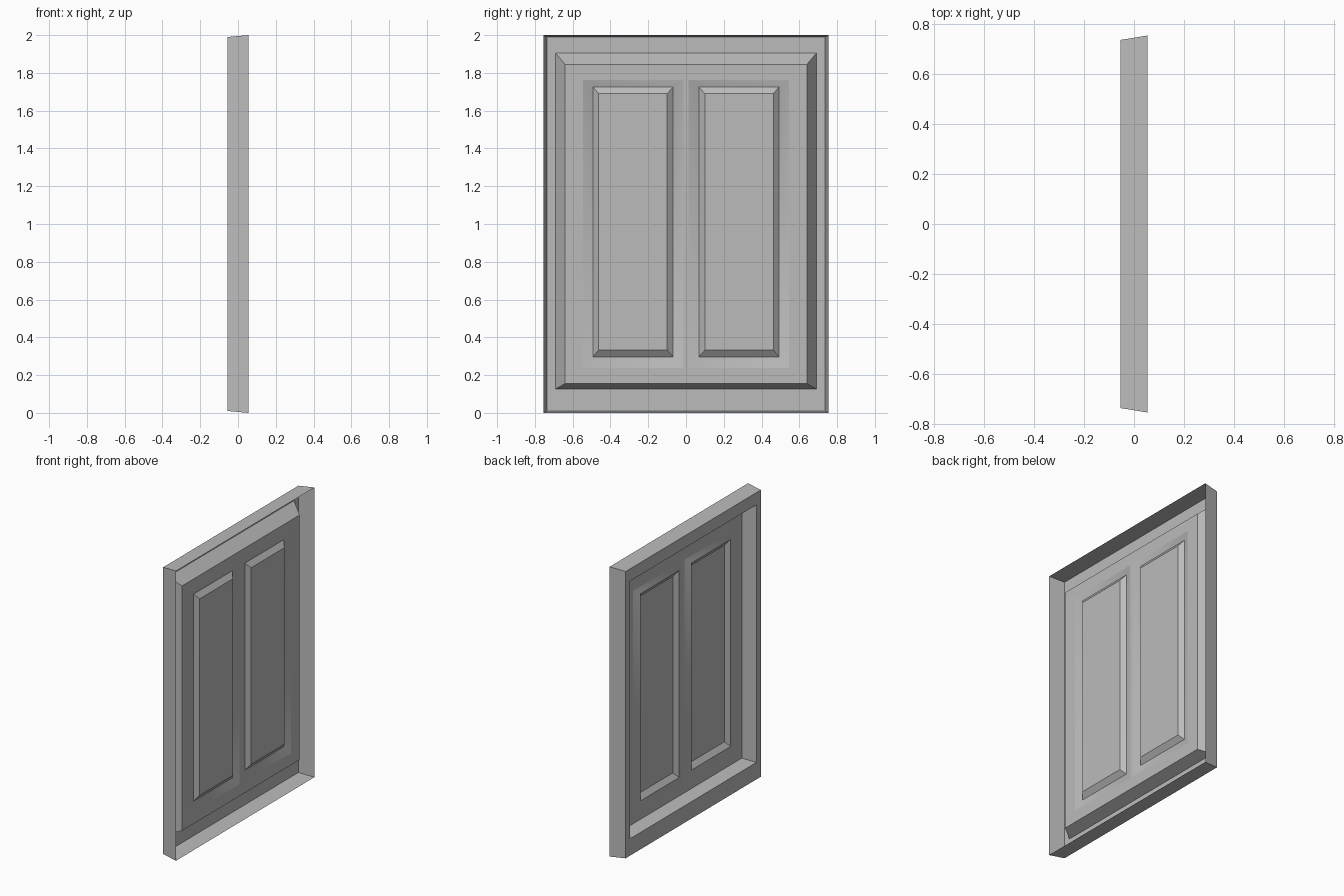
import bpy, bmesh, math

cube = bpy.data.objects.get("Cube")
if cube:
    bpy.data.objects.remove(cube, do_unlink=True)

# Plain grey paint
grey = bpy.data.materials.new("plain_grey")
grey.use_nodes = True
grey.diffuse_color = (0.5, 0.5, 0.5, 1)
grey.node_tree.nodes["Principled BSDF"].inputs["Base Color"].default_value = (0.5, 0.5, 0.5, 1)


def step(bm, face, y0, y1, z0, z1, x):
    """Inset a face, then move its inner rectangle to the given bounds and depth."""
    bmesh.ops.inset_individual(bm, faces=[face], thickness=0.005)
    mid = face.calc_center_median()
    for v in face.verts:
        v.co = (x, y1 if v.co.y > mid.y else y0, z1 if v.co.z > mid.z else z0)
    # Keep the outline of every step crisp
    for e in face.edges:
        e.smooth = False


bm = bmesh.new()

# Open flared rim
rim = [(-0.755, 0), (0.755, 0), (0.755, 2), (-0.755, 2)]
panel = bm.faces.new([bm.verts.new((0.055, y, z)) for y, z in rim])

# Side walls, flat border, then the raised field
step(bm, panel, -0.737, 0.737, 0.01, 1.99, -0.055)
step(bm, panel, -0.69, 0.69, 0.127, 1.905, -0.055)
step(bm, panel, -0.64, 0.64, 0.155, 1.845, 0.022)

# Split the field into two halves
bmesh.ops.bisect_plane(bm, geom=[panel, *panel.edges, *panel.verts],
                       plane_co=(0, 0, 0), plane_no=(0, 1, 0))
halves = [f for f in bm.faces
          if all(abs(v.co.x - 0.022) < 1e-4 for v in f.verts)]

# Shallow recess and raised inner panel in each half
for face in halves:
    side = 1 if face.calc_center_median().y > 0 else -1
    for near, far, z0, z1, x in ((0.014, 0.545, 0.237, 1.763, 0.022),
                                 (0.068, 0.492, 0.297, 1.726, 0.004),
                                 (0.1, 0.463, 0.333, 1.69, 0.031)):
        y0, y1 = sorted((side * near, side * far))
        step(bm, face, y0, y1, z0, z1, x)

mesh = bpy.data.meshes.new("shutter_panel")
bm.to_mesh(mesh)
bm.free()
mesh.materials.append(grey)
shutter = bpy.data.objects.new("shutter_panel", mesh)
bpy.context.collection.objects.link(shutter)

# Soft recess corners, crisp bevels
bpy.ops.object.select_all(action="DESELECT")
shutter.select_set(True)
bpy.context.view_layer.objects.active = shutter
bpy.ops.object.shade_smooth_by_angle(angle=math.radians(32), keep_sharp_edges=True)
